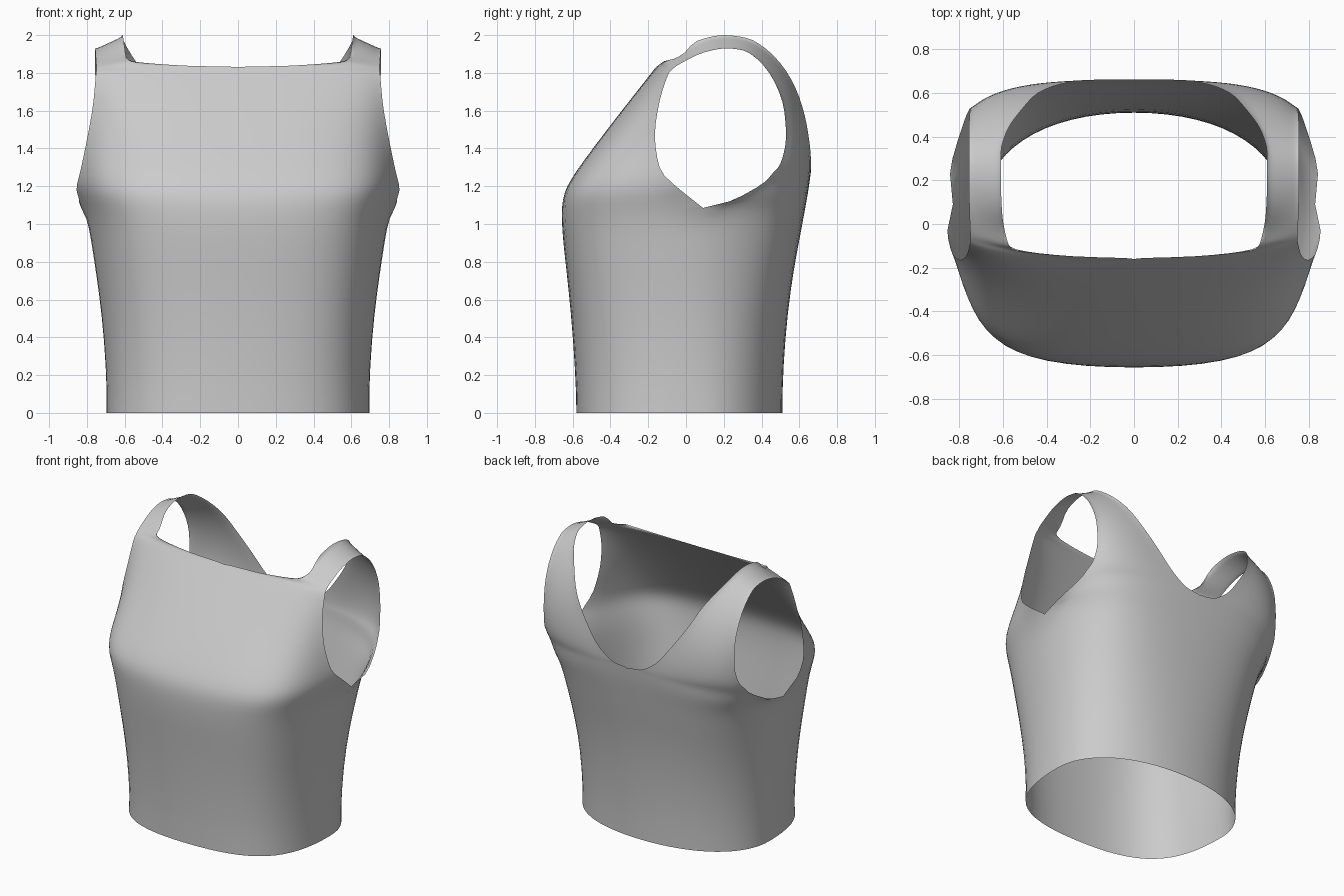
import bpy, bmesh
from mathutils import Vector

if "Cube" in bpy.data.objects:
    bpy.data.objects.remove(bpy.data.objects["Cube"])

# Each row runs from the centre line / neckline to the side seam / armhole:
# inner x, y, z, outer x, y, z, roundness of the section between them
FRONT = [
    (0, -.58, 0, .695, .05, 0, .74),
    (0, -.60, .4, .717, .05, .4, .78),
    (0, -.64, .78, .772, .06, .75, .85),
    (0, -.657, .93, .80, .08, .92, .88),
    (0, -.665, 1.06, .83, .09, 1.085, .92),
    (0, -.655, 1.16, .855, -.03, 1.18, .92),
    (0, -.59, 1.27, .83, -.14, 1.30, .8),
    (0, -.45, 1.46, .795, -.165, 1.47, .65),
    (0, -.31, 1.64, .765, -.14, 1.65, .55),
    (0, -.16, 1.83, .752, -.09, 1.80, .6),
    (.25, -.15, 1.837, .75, -.08, 1.81, .3),
    (.46, -.133, 1.85, .75, -.065, 1.825, .1),
    (.56, -.115, 1.862, .75, -.045, 1.84, 0),
    (.59, -.04, 1.88, .752, 0, 1.865, 0),
    (.605, .06, 1.97, .755, .1, 1.91, 0),
    (.61, .2, 2.0, .757, .21, 1.93, 0),
]
BACK = [
    (.61, .32, 1.985, .757, .3, 1.92, 0),
    (.585, .42, 1.93, .757, .38, 1.87, 0),
    (.51, .53, 1.81, .755, .47, 1.75, .1),
    (.44, .60, 1.67, .752, .52, 1.6, .25),
    (.34, .64, 1.52, .752, .53, 1.46, .4),
    (.22, .66, 1.37, .767, .5, 1.32, .5),
    (.1, .662, 1.295, .782, .46, 1.27, .55),
    (0, .662, 1.28, .795, .42, 1.225, .6),
    (0, .655, 1.2, .843, .23, 1.12, .8),
    (0, .632, 1.07, .83, .09, 1.085, .83),
    (0, .607, .93, .80, .08, .92, .78),
    (0, .577, .78, .772, .06, .75, .72),
    (0, .525, .4, .717, .05, .4, .58),
    (0, .51, 0, .695, .05, 0, .5),
]
STEPS, COLS = 3, 16


def slope(p, q, r):
    """Tangent that never overshoots."""
    a, b = q - p, r - q
    return 2 * a * b / (a + b) if a * b > 0 else 0


def smooth_rows(rows):
    """Interpolate between neighbouring rows, straight next to the armhole's lowest point."""
    out = []
    n = len(rows)
    for i in range(n - 1):
        a, b, c, d = (rows[min(max(k, 0), n - 1)] for k in (i - 1, i, i + 1, i + 2))
        straight = 1.085 in (b[5], c[5])
        for s in range(STEPS):
            t = s / STEPS
            row = []
            for p, q, r, e in zip(a, b, c, d):
                m0, m1 = (r - q, r - q) if straight else (slope(p, q, r), slope(q, r, e))
                row.append(q + (r - q) * (3 * t * t - 2 * t ** 3)
                           + m0 * (t ** 3 - 2 * t * t + t) + m1 * (t ** 3 - t * t))
            out.append(row)
    out.append(list(rows[-1]))
    return out


def section(row):
    """Bezier cross-section from the inner to the outer edge."""
    xn, yn, zn, xa, ya, za, r = row
    dx, dy, dz = xa - xn, ya - yn, za - zn
    s, h = min(1, 2.5 * r), 1 / 3 + .55 * r
    # upper body has sloping sides, the hem is a plain oval
    side = 2 / 3 + s * (1 / 3 - .13 * min(1, za))
    p0, p3 = Vector((xn, yn, zn)), Vector((xa, ya, za))
    p1 = Vector((xn + h * dx, yn + (1 - s) * dy / 3, zn + dz / 3))
    p2 = Vector((xn + side * dx, ya - h * dy, zn + dz * 2 / 3))
    pts = []
    for j in range(COLS + 1):
        t = j / COLS
        u = 1 - t
        pts.append(p0 * u ** 3 + p1 * 3 * u * u * t + p2 * 3 * u * t * t + p3 * t ** 3)
    return pts


# Half of the garment: front hem, over the shoulder strap, to back hem
bm = bmesh.new()
grid = [[bm.verts.new(p) for p in section(r)] for r in smooth_rows(FRONT + BACK)]
for lo, hi in zip(grid, grid[1:]):
    for j in range(COLS):
        bm.faces.new((lo[j], lo[j + 1], hi[j + 1], hi[j]))

# Close the side seam
seam = [row[-1] for row in grid if row[-1].co.z < 1.09]
bmesh.ops.remove_doubles(bm, verts=seam, dist=.01)

# Other half, joined on the centre line
half = bm.verts[:] + bm.edges[:] + bm.faces[:]
bmesh.ops.mirror(bm, geom=half, axis='X', merge_dist=.001)
bmesh.ops.recalc_face_normals(bm, faces=bm.faces[:])

# Relax the cloth between its open edges
inner = [v for v in bm.verts if not v.is_boundary]
for _ in range(10):
    bmesh.ops.smooth_vert(bm, verts=inner, factor=.5,
                          use_axis_x=True, use_axis_y=True, use_axis_z=True)

mesh = bpy.data.meshes.new("tank_top")
bm.to_mesh(mesh)
bm.free()
top = bpy.data.objects.new("tank_top", mesh)
bpy.context.collection.objects.link(top)
bpy.context.view_layer.objects.active = top
top.select_set(True)
bpy.ops.object.shade_smooth_by_angle(angle=.8)
